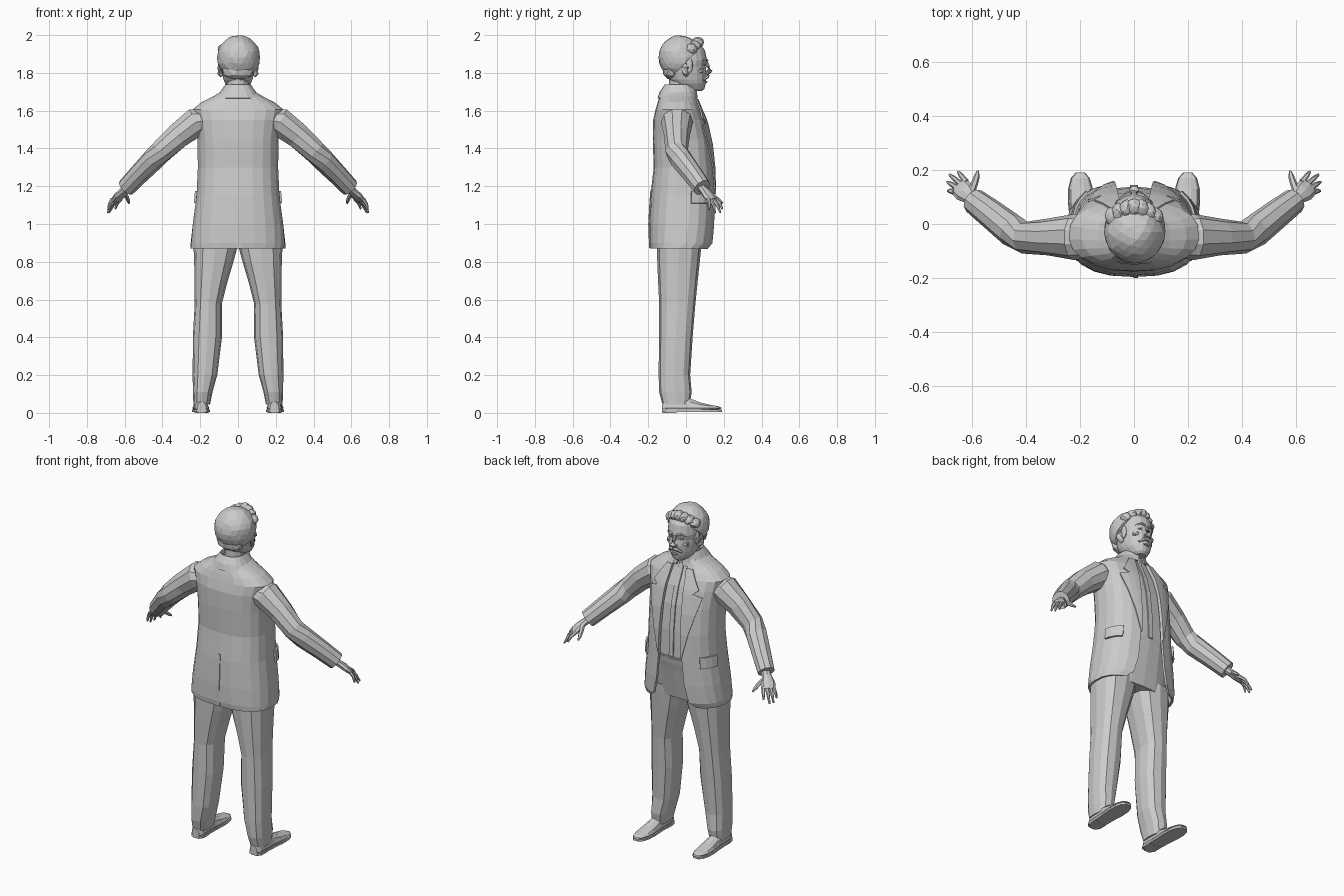
import bpy, bmesh, math, random
from mathutils import Vector

random.seed(4)


def build(name, rows, closed=True, thick=0.0):
    """Skin rows of points; closed rows are capped, open ones get thickness."""
    bm = bmesh.new()
    vs = [[bm.verts.new(p) for p in r] for r in rows]
    n = len(rows[0])
    for a, b in zip(vs, vs[1:]):
        for i in range(n if closed else n - 1):
            j = (i + 1) % n
            bm.faces.new((a[i], a[j], b[j], b[i]))
    if closed:
        bm.faces.new(vs[0])
        bm.faces.new(vs[-1])
    bmesh.ops.recalc_face_normals(bm, faces=bm.faces)
    me = bpy.data.meshes.new(name)
    bm.to_mesh(me)
    bm.free()
    ob = bpy.data.objects.new(name, me)
    bpy.context.collection.objects.link(ob)
    if thick:
        m = ob.modifiers.new("thickness", 'SOLIDIFY')
        m.thickness = thick
        m.offset = 0
    return ob


def oval(z, hw, yb, yf, t, off=0.0, cx=0.0, p=0.8):
    """Point on a rounded section; t = 0 is the back, pi the chest side."""
    s, c = math.sin(t), math.cos(t)
    x = (hw + off) * math.copysign(abs(s) ** p, s)
    y = (yb + yf) / 2 - ((yf - yb) / 2 + off) * math.copysign(abs(c) ** p, c)
    return (cx + x, y, z)


def loft(name, secs, n=16, off=0.0, p=0.8, side=1):
    """Closed stack of sections (z, half width, back, front[, centre x])."""
    return build(name, [[oval(*s[:4], 2 * math.pi * i / n, off,
                              side * (s[4] if len(s) > 4 else 0), p)
                         for i in range(n)] for s in secs])


def edge_angle(x, hw):
    return math.pi - math.asin(min(1, x / hw) ** 1.25)


def open_loft(name, secs, n=20, thick=0.012):
    """Stack of sections left open at the chest by the last value."""
    rows = []
    for z, hw, yb, yf, gap in secs:
        e = edge_angle(gap, hw)
        rows.append([oval(z, hw, yb, yf, e * (2 * i / n - 1)) for i in range(n + 1)])
    return build(name, rows, False, thick)


def tube(name, path, n=8, side=1):
    """Path items are (x, y, z, side radius, other radius)."""
    pts = [Vector(p[:3]) for p in path]
    rows = []
    for k, p in enumerate(path):
        d = (pts[min(k + 1, len(pts) - 1)] - pts[max(k - 1, 0)]).normalized()
        u = d.cross(Vector((0, 0, 1)))
        u = u.normalized() if u.length > 0.01 else Vector((1, 0, 0))
        v = u.cross(d)
        row = []
        for i in range(n):
            a = 2 * math.pi * i / n
            q = pts[k] + u * p[3] * math.cos(a) + v * p[4] * math.sin(a)
            row.append((q.x * side, q.y, q.z))
        rows.append(row)
    return build(name, rows)


def blob(name, loc, size, sub=2, jitter=0.0, plane=None):
    bm = bmesh.new()
    bmesh.ops.create_icosphere(bm, subdivisions=sub, radius=1)
    for v in bm.verts:
        k = 1 + random.uniform(-jitter, jitter)
        v.co = Vector(c * s * k + o for c, s, o in zip(v.co, size, loc))
    if plane:
        bmesh.ops.bisect_plane(bm, geom=bm.verts[:] + bm.edges[:] + bm.faces[:],
                               plane_co=plane[0], plane_no=plane[1], clear_outer=True)
        bmesh.ops.holes_fill(bm, edges=[e for e in bm.edges if e.is_boundary])
    me = bpy.data.meshes.new(name)
    bm.to_mesh(me)
    bm.free()
    ob = bpy.data.objects.new(name, me)
    bpy.context.collection.objects.link(ob)


# Jacket body, open at the chest: z, half width, back, front, opening
JACKET = [(.87, .245, -.185, .13, .15), (.90, .245, -.19, .145, .115),
          (1.0, .235, -.19, .15, .09), (1.15, .215, -.182, .15, .075),
          (1.3, .208, -.165, .145, .07), (1.45, .21, -.17, .128, .065),
          (1.55, .222, -.168, .10, .06), (1.605, .235, -.155, .075, .055),
          (1.64, .19, -.145, .06, .05), (1.67, .13, -.135, .05, .045),
          (1.70, .08, -.12, .045, .04)]
open_loft("jacket_body", JACKET)


def section(z):
    for a, b in zip(JACKET, JACKET[1:]):
        if z <= b[0]:
            f = (z - a[0]) / (b[0] - a[0])
            return [u + (v - u) * f for u, v in zip(a, b)]
    return list(JACKET[-1])


# Jacket collar, back vent and details that follow the jacket surface
open_loft("jacket_collar", [(1.665, .115, -.147, .045, .055), (1.70, .09, -.135, .045, .05),
                            (1.735, .068, -.112, .04, .05), (1.70, .06, -.10, .04, .045)], 14, .008)
build("back_vent", [[oval(*section(z)[:4], t, .006) for t in (-.002, .03)]
                    for z in (.872, 1.0, 1.1, 1.18)], False, .008)
LAPEL = [(1.16, .004), (1.3, .04), (1.42, .075), (1.52, .105), (1.535, .055),
         (1.56, .085), (1.61, .06), (1.66, .035)]
for side, tag in ((1, "right"), (-1, "left")):
    rows = []
    for z, w in LAPEL:
        z0, hw, yb, yf, gap = section(z)
        rows.append([oval(z, hw, yb, yf, side * edge_angle(gap - .004 + w * k / 3, hw), .011)
                     for k in range(4)])
    build("lapel_" + tag, rows, False, .007)
    build("pocket_flap_" + tag, [[oval(*section(z)[:4], side * t, .012)
                                  for t in (1.75, 1.95, 2.15, 2.35)]
                                 for z in (1.11, 1.175)], False, .01)

# Shirt with front strip and collar
SHIRT = [(s[0], s[1] - .02, s[2] + .02, s[3] - .012) for s in JACKET[3:]]
loft("shirt", [(1.10, .19, -.15, .12)] + SHIRT, 20)
build("shirt_button_strip", [[(x, s[3] + .002, s[0]) for x in (-.014, .014)]
                             for s in SHIRT[:-1]], False, .008)
open_loft("shirt_collar", [(1.665, .085, -.11, .06, .022), (1.69, .075, -.105, .055, .012),
                           (1.725, .064, -.095, .05, .012)], 12, .008)

# Trouser hips
loft("trouser_hips", [(.875, .215, -.15, .08), (.95, .215, -.16, .095),
                      (1.05, .205, -.16, .115), (1.10, .198, -.155, .127),
                      (1.13, .195, -.155, .132)], 20)

LEG = [(.045, .044, -.125, .02, .192), (.11, .052, -.142, .03, .187),
       (.2, .065, -.145, .022, .175), (.4, .077, -.143, .035, .162),
       (.58, .072, -.142, .05, .157), (.7, .088, -.148, .062, .142),
       (.8, .104, -.152, .073, .128), (.87, .115, -.154, .08, .12),
       (.93, .11, -.15, .085, .115)]
# Shoe: y, half width, top
SHOE = [(-.128, .024, .06), (-.11, .036, .075), (-.05, .038, .095), (.02, .04, .08),
        (.08, .045, .055), (.13, .043, .043), (.17, .032, .036), (.19, .014, .026)]
ARM = [(.16, -.05, 1.55, .075, .06), (.222, -.048, 1.54, .085, .08),
       (.32, -.048, 1.465, .068, .07), (.405, -.05, 1.385, .06, .062),
       (.45, -.025, 1.34, .06, .06), (.53, .038, 1.258, .054, .054),
       (.592, .085, 1.193, .048, .05)]
TIPS = [(.65, .193, 1.08), (.682, .182, 1.06), (.69, .155, 1.058), (.688, .122, 1.075)]
for side, tag in ((1, "right"), (-1, "left")):
    # Trouser leg
    loft("trouser_leg_" + tag, LEG, 12, side=side)
    # Shoe, sole and heel
    shoe, sole = [], []
    for y, w, top in SHOE:
        ring = [2 * math.pi * i / 10 for i in range(10)]
        cx = side * (.193 + .02 * (y + .1))
        shoe.append([(cx + w * math.cos(a), y,
                      max(.012, .026 + (top - .026) * math.sin(a))) for a in ring])
        sole.append([(cx + dx * (w + .003), y, z) for dx, z in
                     ((-1, .006), (1, .006), (1, .018), (-1, .018))])
    build("shoe_" + tag, shoe)
    build("shoe_sole_" + tag, sole)
    build("shoe_heel_" + tag, [[(side * .193 + dx * w, y, z) for dx, y in
                                ((-1, -.05), (1, -.05), (1, -.1), (.5, -.125), (-.5, -.125), (-1, -.1))]
                               for z, w in ((0, .036), (.02, .038))])
    # Sleeve
    tube("sleeve_" + tag, ARM, 10, side)
    # Palm, thumb and fingers
    tube("palm_" + tag, [(.57, .07, 1.21, .026, .022), (.605, .098, 1.175, .027, .02),
                         (.628, .12, 1.15, .04, .019), (.648, .14, 1.125, .037, .013)], 8, side)
    tube("thumb_" + tag, [(.605, .112, 1.17, .014, .013), (.59, .15, 1.145, .013, .012),
                          (.582, .175, 1.125, .011, .01), (.578, .195, 1.11, .005, .005)], 6, side)
    for i, tip in enumerate(TIPS):
        base = Vector((.62 + .0145 * i, .155 - .0125 * i, 1.133))
        mid = base.lerp(Vector(tip), .55) + Vector((.003, .003, .006))
        tube(f"finger_{i + 1}_{tag}", [(*base, .011, .011), (*mid, .0095, .0095),
                                       (*tip, .005, .005)], 6, side)

# Neck and head
loft("neck", [(1.64, .062, -.09, .04), (1.70, .058, -.09, .042), (1.78, .06, -.09, .05)], 12, p=1)
loft("head", [(1.703, .028, .02, .083), (1.715, .048, -.03, .097), (1.745, .07, -.07, .105),
              (1.765, .078, -.09, .107), (1.80, .085, -.11, .11), (1.835, .09, -.12, .104),
              (1.865, .092, -.12, .112), (1.92, .09, -.118, .10), (1.96, .07, -.09, .07),
              (1.98, .03, -.05, .03)], 18, p=.95)

# Face
tube("nose", [(0, .104, 1.862, .009, .008), (0, .117, 1.835, .011, .01),
              (0, .126, 1.812, .017, .015), (0, .116, 1.798, .014, .01)], 8)
blob("lower_lip", (0, .105, 1.751), (.022, .01, .006), 1)
for side, tag in ((1, "right"), (-1, "left")):
    tube("moustache_" + tag, [(0, .114, 1.785, .012, .011), (.022, .11, 1.78, .011, .011),
                              (.045, .093, 1.762, .005, .006)], 6, side)
    tube("eyebrow_" + tag, [(.014, .112, 1.866, .008, .006), (.036, .104, 1.874, .008, .006),
                            (.06, .084, 1.864, .005, .004)], 6, side)
    blob("eye_" + tag, (side * .034, .094, 1.845), (.016, .01, .008), 1)
    blob("cheek_" + tag, (side * .047, .075, 1.812), (.027, .022, .02), 1)
    blob("nostril_" + tag, (side * .013, .112, 1.804), (.009, .012, .008), 1)
    tube("ear_" + tag, [(.084, .005, 1.785, .008, .012), (.094, -.002, 1.80, .01, .02),
                        (.099, -.006, 1.83, .01, .024), (.094, -.008, 1.85, .008, .014)], 7, side)
    blob("sideburn_" + tag, (side * .085, .018, 1.84), (.012, .018, .045), 2, .05)

# Hair cap with swept fringe
blob("hair_cap", (.003, -.03, 1.882), (.114, .115, .117), 3, .02,
     ((0, .06, 1.915), (0, 1, -1)))
blob("hair_back", (0, -.075, 1.815), (.085, .05, .055), 2, .04)
for i in range(7):
    a = i / 6
    blob(f"fringe_lock_{i + 1}", (-.08 + .16 * a, .028 + .034 * math.sin(math.pi * a),
                                 1.925 + .037 * math.sin(math.pi * a)),
         (.028, .034, .028), 2, .07)
